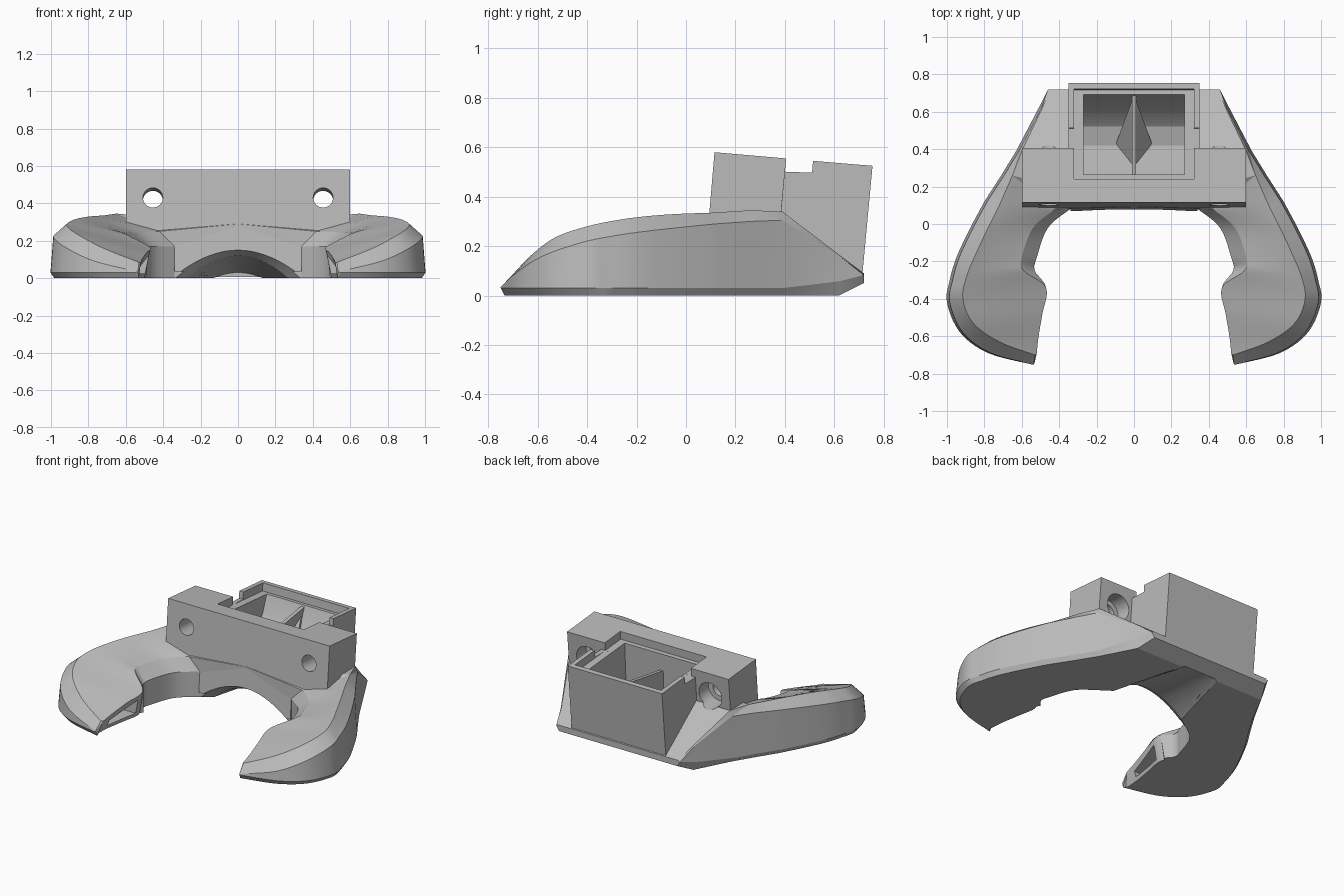
import bpy, bmesh, math
from mathutils import Vector, Matrix

cube = bpy.data.objects.get("Cube")
if cube:
    bpy.data.objects.remove(cube, do_unlink=True)

grey = bpy.data.materials.new("plain grey")
grey.use_nodes = True
grey.diffuse_color = (0.5, 0.5, 0.5, 1)
grey.node_tree.nodes["Principled BSDF"].inputs["Base Color"].default_value = (0.5, 0.5, 0.5, 1)


def finish(name, bm):
    """Turn a bmesh into a named grey object."""
    bmesh.ops.recalc_face_normals(bm, faces=bm.faces[:])
    mesh = bpy.data.meshes.new(name)
    bm.to_mesh(mesh)
    bm.free()
    mesh.materials.append(grey)
    ob = bpy.data.objects.new(name, mesh)
    bpy.context.collection.objects.link(ob)
    return ob


def loft_mesh(sections):
    """Skin a row of equal-sized closed sections and cap both ends."""
    bm = bmesh.new()
    rings = [[bm.verts.new(p) for p in s] for s in sections]
    n = len(rings[0])
    for a, b in zip(rings, rings[1:]):
        for i in range(n):
            j = (i + 1) % n
            bm.faces.new((a[i], a[j], b[j], b[i]))
    bm.faces.new(rings[0])
    bm.faces.new(rings[-1])
    return bm


def loft(name, sections):
    return finish(name, loft_mesh(sections))


def prism(name, half_width, profile):
    """Side profile (y, z) extruded symmetrically across x."""
    return loft(name, [[(x, y, z) for y, z in profile] for x in (-half_width, half_width)])


def bore(name, x, start, end, radius):
    """Round cutter along the tilted axis of the mount."""
    ends = [Vector((x, y, 0.439 - 0.087 * y)) for y in (start, end)]
    ring = [Vector((math.cos(t), 0, math.sin(t))) * radius
            for t in (math.tau * i / 32 for i in range(32))]
    return loft(name, [[e + r for r in ring] for e in ends])


def cut(ob, cutters):
    for c in cutters:
        m = ob.modifiers.new(c.name, 'BOOLEAN')
        m.operation = 'DIFFERENCE'
        m.solver = 'EXACT'
        m.object = c
        bpy.context.view_layer.objects.active = ob
        bpy.ops.object.modifier_apply(modifier=m.name)


def spline(rows, steps):
    """Smooth interpolation through a list of stations."""
    out = []
    for i in range(len(rows) - 1):
        quad = [rows[max(i - 1, 0)], rows[i], rows[i + 1], rows[min(i + 2, len(rows) - 1)]]
        for k in range(steps):
            t = k / steps
            out.append([0.5 * (2 * b + (c - a) * t + (2 * a - 5 * b + 4 * c - d) * t * t
                               + (3 * b - a - 3 * c + d) * t ** 3)
                        for a, b, c, d in zip(*quad)])
    return out + [rows[-1]]


# Horseshoe duct: outer wall x y top, rim x y z, inner wall x y top, inner bevel, inner rim z
stations = [
    (.46, .72, .085, .45, .72, .09, 0, .72, .09, 0, .09),
    (.51, .62, .16, .49, .62, .165, 0, .62, .16, 0, .165),
    (.63, .39, .305, .60, .39, .34, 0, .39, .30, 0, .34),
    (.71, .26, .30, .65, .26, .345, 0, .09, .17, 0, .29),
    (.80, .12, .29, .72, .10, .335, .34, .08, .17, .08, .25),
    (.88, -.03, .275, .79, -.04, .33, .46, -.02, .17, .08, .245),
    (.95, -.18, .258, .85, -.17, .32, .52, -.18, .17, .08, .24),
    (.985, -.30, .24, .895, -.28, .305, .53, -.25, .16, .06, .23),
    (1.0, -.42, .215, .915, -.40, .28, .47, -.34, .16, 0, .165),
    (.93, -.58, .16, .86, -.53, .235, .49, -.48, .13, 0, .135),
    (.78, -.69, .09, .72, -.63, .16, .51, -.60, .10, 0, .105),
    (.55, -.75, .035, .53, -.70, .085, .52, -.69, .08, 0, .083),
]


def duct_section(s):
    ox, oy, wall, rx, ry, rz, ix, iy, iz, bevel, top = s
    base = max(0, (oy - .62) * .5)
    lip = .03 + max(0, (oy - .51) * .25)
    under = .03 if iy < -.3 else 0
    tip = max(0, -.62 - iy)
    return [(ix + under, iy - tip * .6, base), (ox - .02, oy + (.015 if oy < -.3 else 0), base),
            (ox, oy, lip), (ox - .015, oy, wall), (rx, ry, rz),
            (ix + bevel, iy, top), (ix, iy, iz)]


bm = loft_mesh([duct_section(s) for s in stations[:4] + spline(stations[4:], 5)])
inner = [f for f in bm.faces if all(abs(v.co.x) < 1e-5 for v in f.verts)]
bmesh.ops.delete(bm, geom=inner, context='FACES')
copy = bmesh.ops.duplicate(bm, geom=bm.verts[:] + bm.edges[:] + bm.faces[:])
copied = [g for g in copy["geom"] if isinstance(g, bmesh.types.BMVert)]
bmesh.ops.transform(bm, matrix=Matrix.Scale(-1, 4, (1, 0, 0)), verts=copied)
bmesh.ops.reverse_faces(bm, faces=[g for g in copy["geom"] if isinstance(g, bmesh.types.BMFace)])
bmesh.ops.remove_doubles(bm, verts=bm.verts[:], dist=1e-4)
bmesh.ops.triangulate(bm, faces=bm.faces[:])
horseshoe = finish("horseshoe_duct", bm)

# Mounting block, leaning back slightly
half = [(.6, .58), (.6, .3), (.44, .25), (.34, .17), (.34, .035)]
outline = half + [(-x, z) for x, z in reversed(half)]
block = loft("mount_block", [[(x, .066 + d + .085 * z, z - (.087 * d if z > .4 else 0))
                              for x, z in outline] for d in (0, .29)])

# Fan socket with lowered side walls next to the block
socket = prism("fan_socket", .35, [(.3, .505), (.51, .497), (.514, .545), (.755, .525),
                                   (.712, .065), (.62, .012), (.3, .012)])

# Cutters: socket recess, air chamber, underside scoop, screw holes, outlets
recess = prism("recess_cutter", .32, [(.25, .7), (.237, .515), (.717, .475), (.735, .7)])
chamber = prism("chamber_cutter", .27, [(.275, .7), (.25, .22), (.42, .2), (.52, .225),
                                        (.59, .28), (.65, .37), (.70, .5), (.72, .7)])


def arch(y, width, peak):
    xs = [i / 12 for i in range(-12, 13)]
    return [(width * t, y, peak - (peak + .02) * t * t) for t in xs]


scoop = loft("scoop_cutter", [arch(-.05, .38, .165), arch(.07, .37, .155),
                              arch(.13, .29, .12), arch(.63, .17, .03)])
holes, outlets = [], []
for side in (-1, 1):
    holes.append(bore("screw_cutter", side * .455, -.1, .5, .053))
    holes.append(bore("counterbore_cutter", side * .455, .29, .75, .085))
    outlets.append(loft("outlet_cutter", [
        [(side * x, y, z) for x, z in ((.42, .025), (.62, .025), (.62, top), (.42, top))]
        for y, top in ((-.62, .06), (-.38, .12))]))

cut(horseshoe, [chamber, scoop, holes[1], holes[3]] + outlets)
cut(block, [recess, chamber, scoop] + holes)
cut(socket, [recess, chamber, scoop])

# Divider that splits the air stream
divider = prism("air_divider", .012, [(.25, .19), (.62, .22), (.71, .47), (.255, .40)])
bm = bmesh.new()
for p in ((-.1, .42, .19), (.1, .42, .19), (0, .27, .19), (0, .69, .3), (0, .69, .45)):
    bm.verts.new(p)
bmesh.ops.convex_hull(bm, input=bm.verts[:])
flare = finish("divider_flare", bm)

for c in [recess, chamber, scoop] + holes + outlets:
    bpy.data.objects.remove(c, do_unlink=True)

# Smooth the curved walls, keep the edges crisp
bpy.ops.object.select_all(action='DESELECT')
for ob in (horseshoe, block, socket, divider, flare):
    ob.select_set(True)
    bpy.context.view_layer.objects.active = ob
bpy.ops.object.shade_smooth_by_angle(angle=math.radians(20))
